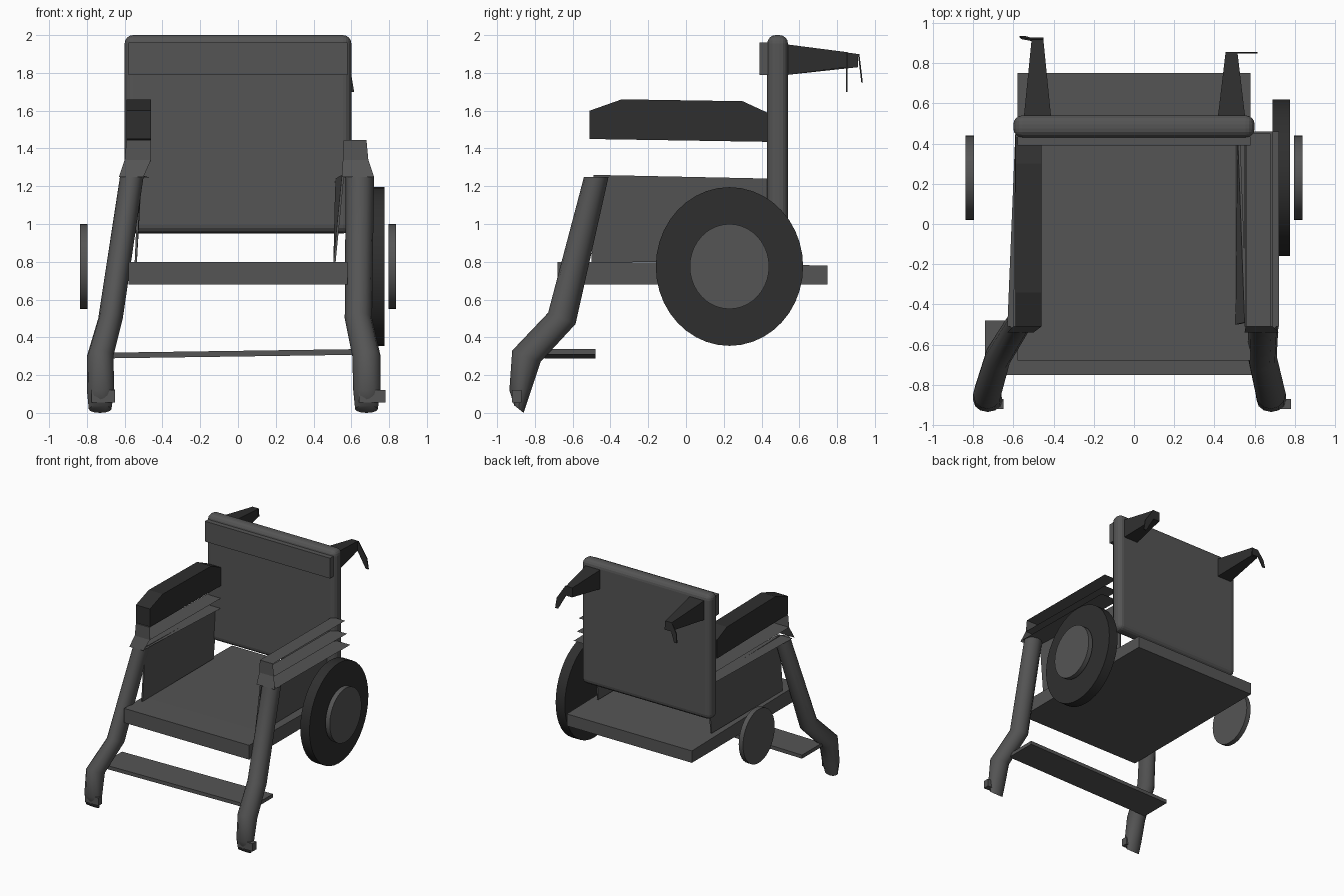
import bpy, bmesh, math
from mathutils import Vector

if "Cube" in bpy.data.objects:
    bpy.data.objects.remove(bpy.data.objects["Cube"])


def material(name, value):
    m = bpy.data.materials.new(name)
    m.use_nodes = True
    colour = (value, value, value, 1)
    m.diffuse_color = colour
    m.node_tree.nodes["Principled BSDF"].inputs["Base Color"].default_value = colour
    return m


GREY = material("mid grey", 0.09)
DARK = material("dark rubber", 0.028)


def loft(name, rings, mat, smooth=False, caps=True, closed=True):
    """Bridge equal-sized rings of points into one skin."""
    bm = bmesh.new()
    loops = [[bm.verts.new(p) for p in ring] for ring in rings]
    n = len(loops[0])
    for a, b in zip(loops, loops[1:]):
        for i in range(n if closed else n - 1):
            j = (i + 1) % n
            bm.faces.new((a[i], a[j], b[j], b[i]))
    if caps and closed:
        bm.faces.new(loops[0])
        bm.faces.new(loops[-1])
    bmesh.ops.recalc_face_normals(bm, faces=bm.faces)
    mesh = bpy.data.meshes.new(name)
    bm.to_mesh(mesh)
    bm.free()
    ob = bpy.data.objects.new(name, mesh)
    bpy.context.collection.objects.link(ob)
    mesh.materials.append(mat)
    if smooth:
        bpy.ops.object.select_all(action="DESELECT")
        ob.select_set(True)
        bpy.context.view_layer.objects.active = ob
        bpy.ops.object.shade_smooth_by_angle(angle=math.radians(40))
    return ob


def prism(name, x0, x1, profile, mat, smooth=False):
    """Extrude a (y, z) profile between two x positions."""
    return loft(name, [[(x, y, z) for y, z in profile] for x in (x0, x1)], mat, smooth)


def box(name, x0, x1, y0, y1, z0, z1, mat):
    return prism(name, x0, x1, [(y0, z0), (y1, z0), (y1, z1), (y0, z1)], mat)


def disc(name, x0, x1, y, z, ry, rz, mat):
    turn = [2 * math.pi * i / 40 for i in range(40)]
    return prism(name, x0, x1, [(y + ry * math.cos(t), z + rz * math.sin(t)) for t in turn],
                 mat, True)


# Backrest with rounded rim, and its front panel
back = box("backrest", -0.6, 0.6, 0.43, 0.54, 0.95, 2.0, GREY)
bevel = back.modifiers.new("rounded rim", "BEVEL")
bevel.width = 0.045
bevel.segments = 4
box("backrest_panel", -0.58, 0.58, 0.39, 0.435, 1.79, 1.96, GREY)

# Seat slab, slightly thicker at the front
prism("seat", -0.58, 0.58, [(-0.68, 0.68), (0.75, 0.68), (0.75, 0.78), (-0.43, 0.8), (-0.68, 0.8)], GREY)

# Footrest plank, slightly higher on the left
loft("footrest", [[(x, -0.75, z), (x, -0.48, z), (x, -0.48, z + 0.03), (x, -0.75, z + 0.03)]
                  for x, z in ((-0.74, 0.288), (0.66, 0.308))], GREY)

# Large wheel on the left, hub discs on both sides
disc("rear_wheel", 0.69, 0.775, 0.23, 0.775, 0.39, 0.42, DARK)
for side, name in ((1, "left_hub"), (-1, "right_hub")):
    disc(name, side * 0.797, side * 0.837, 0.23, 0.775, 0.21, 0.225, GREY)

# Bent tubular legs: front and back (y, z) at each bend, with the x range per side
BENDS = [(-0.54, 1.25, -0.41, 1.25), (-0.73, 0.53, -0.585, 0.47),
         (-0.92, 0.33, -0.77, 0.27), (-0.935, 0.12, -0.82, 0.12), (-0.91, 0.04, -0.86, 0.0)]
LEFT_X = [(0.57, 0.72), (0.565, 0.71), (0.605, 0.755), (0.61, 0.755), (0.62, 0.74)]
RIGHT_X = [(-0.625, -0.5), (-0.74, -0.61), (-0.8, -0.66), (-0.8, -0.655), (-0.79, -0.67)]


def leg(name, spans):
    rings = []
    for (yf, zf, yb, zb), (x0, x1) in zip(BENDS, spans):
        mid = Vector(((x0 + x1) / 2, (yf + yb) / 2, (zf + zb) / 2))
        reach = Vector((0, (yf - yb) / 2, (zf - zb) / 2))
        wide = Vector(((x1 - x0) / 2, 0, 0))
        rings.append([mid + reach * math.cos(t) + wide * math.sin(t)
                      for t in (math.tau * i / 12 for i in range(12))])
    loft(name, rings, GREY, True)


leg("left_leg", LEFT_X)
leg("right_leg", RIGHT_X)
box("left_foot_block", 0.64, 0.78, -0.92, -0.87, 0.055, 0.12, GREY)
box("right_foot_block", -0.775, -0.65, -0.92, -0.87, 0.055, 0.12, GREY)


# Arm frames: bent front sheet with a top rail, and two thin lower rails
def arm_frame(side, low, mid, top):
    bend = [(-0.54, 1.25, low), (-0.51, 1.34, mid), (-0.51, 1.445, top), (0.45, 1.44, top)]
    loft(side + "_arm_top_rail", [[(span[0], y, z), (span[1], y, z)] for y, z, span in bend],
         GREY, closed=False)
    for name, z, span in (("middle", 1.34, mid), ("lower", 1.255, low)):
        rear = top if side == "right" else span
        loft(side + "_arm_" + name + "_rail",
             [[(span[0], -0.51, z), (span[1], -0.51, z)],
              [(rear[0], 0.46, z - 0.01), (rear[1], 0.46, z - 0.01)]], GREY, closed=False)


arm_frame("left", (0.55, 0.72), (0.555, 0.69), (0.56, 0.68))
arm_frame("right", (-0.63, -0.5), (-0.6, -0.46), (-0.59, -0.46))


# Side panels leaning slightly outward
def side_panel(name, s, bottom, top_front, top_rear):
    rings = []
    for thick in (0, 0.012):
        rings.append([(s * (bottom + thick), -0.5, 0.8), (s * (bottom + thick), 0.44, 0.8),
                      (s * (top_rear + thick), 0.46, 1.24), (s * (top_front + thick), -0.49, 1.26)])
    loft(name, rings, GREY)


side_panel("left_side_panel", 1, 0.505, 0.55, 0.515)
side_panel("right_side_panel", -1, 0.535, 0.515, 0.51)

# Armrest pad on the right
prism("armrest_pad", -0.59, -0.46,
      [(-0.51, 1.45), (0.43, 1.435), (0.43, 1.59), (0.3, 1.65), (-0.34, 1.66), (-0.51, 1.6)], DARK)


# Tapered push handles with drooping tips: (y, half width, z low, z high)
def handle(name, x, stations):
    loft(name, [[(x - w, y, z0), (x + w, y, z0), (x + w, y, z1), (x - w, y, z1)]
                for y, w, z0, z1 in stations], DARK)


handle("left_handle", 0.485, [(0.54, 0.067, 1.79, 1.95), (0.85, 0.03, 1.83, 1.91)])
handle("right_handle", -0.48, [(0.54, 0.067, 1.79, 1.95), (0.91, 0.03, 1.83, 1.9)])


def tip(name, outline, y, lean):
    loft(name, [[(x, y + d + lean * (1.9 - z), z) for x, z in outline] for d in (0, 0.008)], DARK)


tip("left_handle_tip", [(0.455, 1.83), (0.515, 1.83), (0.59, 1.7), (0.615, 1.7),
                        (0.6, 1.79), (0.52, 1.91), (0.455, 1.91)], 0.848, 0)
tip("right_handle_tip", [(-0.45, 1.83), (-0.51, 1.83), (-0.545, 1.75), (-0.57, 1.75),
                         (-0.56, 1.82), (-0.51, 1.9), (-0.45, 1.9)], 0.91, 0.12)
